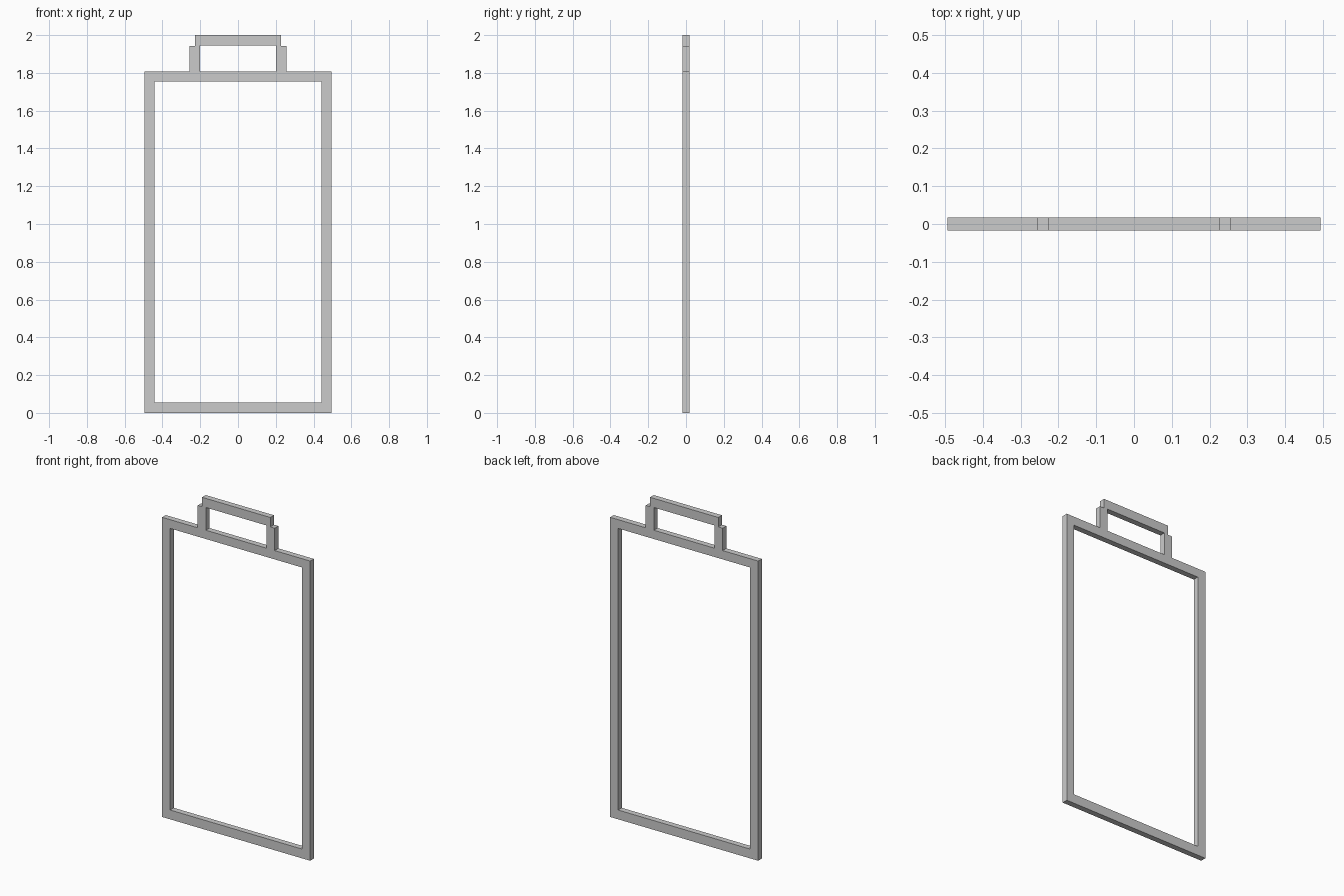
import bpy, bmesh

if "Cube" in bpy.data.objects:
    bpy.data.objects.remove(bpy.data.objects["Cube"])

DEPTH = 0.035      # thickness along y
BODY_TOP = 1.808   # where the handle meets the frame


def plate(name, polygons):
    """Extrude flat x/z polygons, joined along shared edges, to a plate centred on y = 0."""
    bm = bmesh.new()
    for poly in polygons:
        bm.faces.new([bm.verts.new((x, -DEPTH / 2, z)) for x, z in poly])
    bmesh.ops.remove_doubles(bm, verts=bm.verts[:], dist=1e-5)
    result = bmesh.ops.extrude_face_region(bm, geom=bm.faces[:], use_keep_orig=True)
    moved = [g for g in result["geom"] if isinstance(g, bmesh.types.BMVert)]
    bmesh.ops.translate(bm, verts=moved, vec=(0, DEPTH, 0))
    bmesh.ops.recalc_face_normals(bm, faces=bm.faces[:])
    mesh = bpy.data.meshes.new(name)
    bm.to_mesh(mesh)
    bm.free()
    obj = bpy.data.objects.new(name, mesh)
    bpy.context.collection.objects.link(obj)
    return obj


def rect(half_x, z0, z1):
    return [(-half_x, z0), (half_x, z0), (half_x, z1), (-half_x, z1)]


# Main rectangular frame: four mitred quads around the opening
outer = rect(0.494, 0.0, BODY_TOP)
inner = rect(0.441, 0.056, 1.755)
plate("main_frame", [
    (outer[i], outer[(i + 1) % 4], inner[(i + 1) % 4], inner[i]) for i in range(4)
])

# Stepped handle on top: right half profile, mirrored to the left
half = [(0.202, 1.945), (0.202, BODY_TOP), (0.257, BODY_TOP),
        (0.257, 1.943), (0.228, 1.943), (0.228, 2.0)]
plate("top_handle", [half + [(-x, z) for x, z in reversed(half)]])
